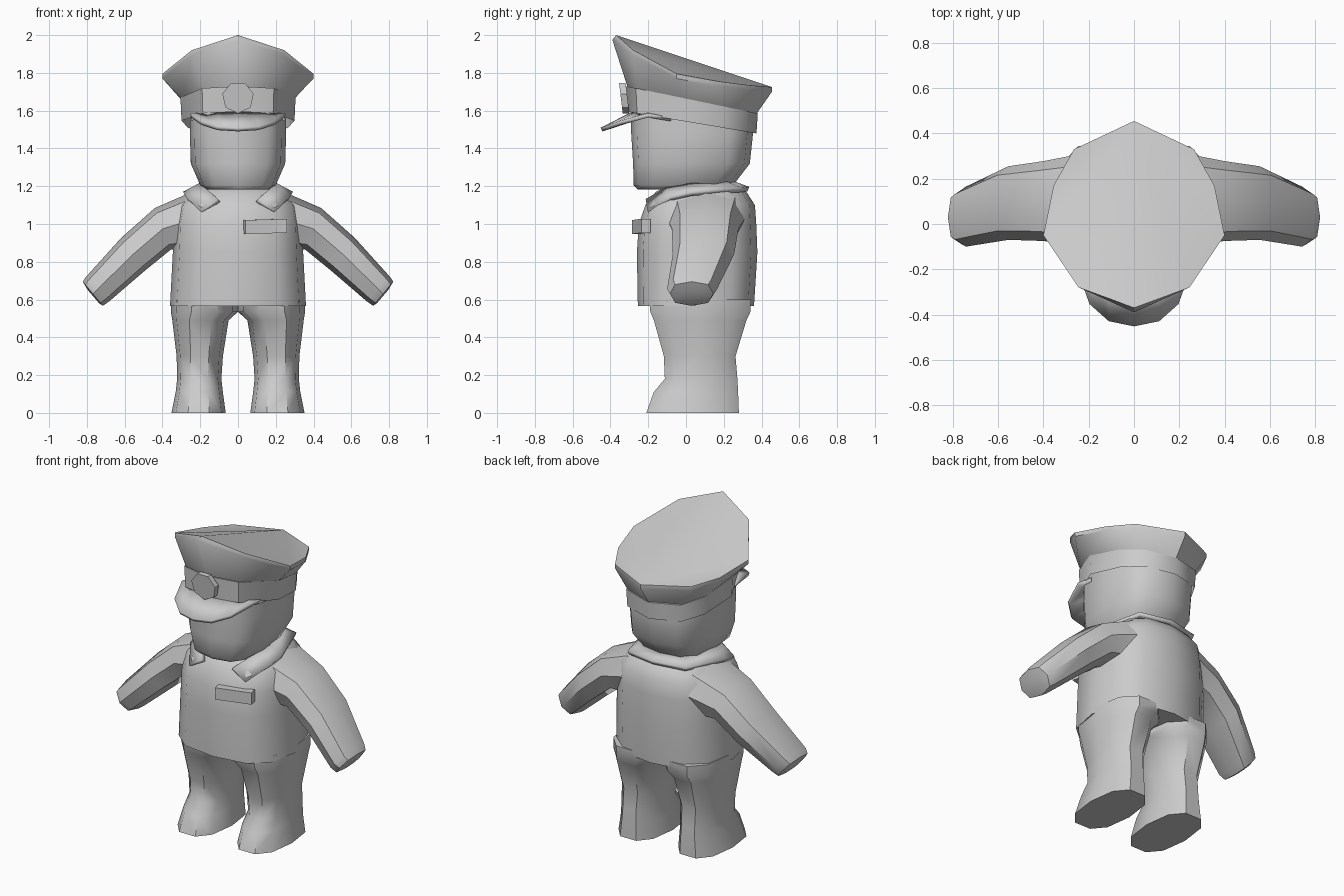
import bpy, bmesh, math

if "Cube" in bpy.data.objects:
    bpy.data.objects.remove(bpy.data.objects["Cube"])

grey = bpy.data.materials.new("plain grey")
grey.diffuse_color = (0.6, 0.6, 0.6, 1)
grey.use_nodes = True
grey.node_tree.nodes["Principled BSDF"].inputs["Base Color"].default_value = grey.diffuse_color


def finish(name, verts, faces, angle=45):
    """Make an object with clean normals and smooth shading below an angle."""
    me = bpy.data.meshes.new(name)
    me.from_pydata(verts, [], faces)
    bm = bmesh.new()
    bm.from_mesh(me)
    bmesh.ops.recalc_face_normals(bm, faces=bm.faces)
    bm.to_mesh(me)
    bm.free()
    me.polygons.foreach_set("use_smooth", [True] * len(me.polygons))
    me.set_sharp_from_angle(angle=math.radians(angle))
    me.materials.append(grey)
    ob = bpy.data.objects.new(name, me)
    bpy.context.collection.objects.link(ob)
    return ob


def loft(name, rings, caps=(True, True), extra=(), angle=45):
    """Skin a stack of rings that share a point count."""
    n = len(rings[0])
    faces = [(k * n + i, k * n + (i + 1) % n, (k + 1) * n + (i + 1) % n, (k + 1) * n + i)
             for k in range(len(rings) - 1) for i in range(n)]
    top = (len(rings) - 1) * n
    if caps[0]:
        faces.append(tuple(range(n))[::-1])
    if caps[1]:
        faces.append(tuple(range(top, top + n)))
    faces += [tuple(top + i for i in f) for f in extra]
    return finish(name, [p for r in rings for p in r], faces, angle)


def oval(x0, x1, y0, y1, z, n=12, p=0.75):
    """Rounded-box ring between x and y limits."""
    pts = []
    for i in range(n):
        a = 2 * math.pi * i / n
        c, s = math.cos(a), math.sin(a)
        pts.append(((x0 + x1) / 2 + (x1 - x0) / 2 * math.copysign(abs(c) ** p, c),
                    (y0 + y1) / 2 + (y1 - y0) / 2 * math.copysign(abs(s) ** p, s), z))
    return pts


def mirrored(half):
    """Close a half outline, running front centre to back centre, across x."""
    return half + [(-x, y, z) for x, y, z in half[-2:0:-1]]


def strip(name, inner, outer, thick):
    """Symmetric ribbon from half paths that start on the centre line."""
    full = [[(-x, y, z) for x, y, z in h[:0:-1]] + h for h in (inner, outer)]
    n = len(full[0])
    ob = finish(name, full[0] + full[1],
                [(i, i + 1, n + i + 1, n + i) for i in range(n - 1)], 35)
    mod = ob.modifiers.new("thickness", "SOLIDIFY")
    mod.thickness, mod.offset = thick, 0
    return ob


# Jacket body
loft("jacket", [oval(-w, w, a, b, z) for w, a, b, z in (
    (0.36, -0.255, 0.36, 0.565), (0.345, -0.26, 0.378, 0.85),
    (0.34, -0.25, 0.372, 1.0), (0.32, -0.215, 0.365, 1.1),
    (0.25, -0.16, 0.32, 1.17), (0.19, -0.09, 0.26, 1.205))])

# Neck
loft("neck", [oval(-0.17, 0.17, -0.08, 0.22, z, 10) for z in (1.15, 1.25)])

for side, sx in (("right", 1), ("left", -1)):
    # Sleeves: each ring spans a top point and a bottom point in x and z
    rings = []
    for tx, tz, bx, bz, y0, y1 in (
            (0.22, 1.18, 0.25, 0.87, -0.10, 0.31), (0.44, 1.085, 0.355, 0.865, -0.075, 0.278),
            (0.62, 0.925, 0.49, 0.755, -0.07, 0.255), (0.805, 0.72, 0.68, 0.592, -0.10, 0.165),
            (0.822, 0.695, 0.715, 0.567, -0.085, 0.145), (0.795, 0.65, 0.735, 0.58, -0.04, 0.11)):
        rings.append([(sx * ((tx + bx) / 2 + (tx - bx) / 2 * u), y, (tz + bz) / 2 + (tz - bz) / 2 * u)
                      for u, y, _ in oval(-1, 1, y0, y1, 0, 8, 0.8)])
    loft(side + "_arm", rings)

    # Trouser legs with flared shoes
    rings = [[(sx * x, y, z) for x, y, z in oval(a, b, c, d, z, 10, 0.8)] for a, b, c, d, z in (
        (0.065, 0.352, -0.22, 0.29, 0), (0.08, 0.33, -0.18, 0.285, 0.11),
        (0.088, 0.322, -0.12, 0.28, 0.18), (0.08, 0.325, -0.125, 0.27, 0.3),
        (0.05, 0.348, -0.18, 0.33, 0.49), (0.0, 0.355, -0.2, 0.352, 0.535),
        (0.0, 0.355, -0.205, 0.355, 0.6))]
    loft(side + "_leg", rings)

# Collar
strip("collar",
      [(0, 0.25, 1.215), (0.14, 0.21, 1.215), (0.2, 0.02, 1.205), (0.17, -0.1, 1.185), (0.1, -0.205, 1.125)],
      [(0, 0.33, 1.185), (0.2, 0.29, 1.18), (0.285, 0.03, 1.16), (0.27, -0.08, 1.135), (0.19, -0.195, 1.06)],
      0.025)

# Head
loft("head", [oval(-w, w, a, b, z, 12, 0.68) for w, a, b, z in (
    (0.175, -0.255, 0.22, 1.182), (0.2, -0.277, 0.25, 1.205), (0.25, -0.28, 0.338, 1.32),
    (0.255, -0.29, 0.355, 1.48), (0.255, -0.29, 0.355, 1.6))])

# Cap band: slanted ring
base = [(0, -0.32), (0.19, -0.265), (0.305, -0.03), (0.27, 0.2), (0.19, 0.325), (0, 0.38)]


def slanted(scale, z0, slope):
    return mirrored([(x * scale, (y - 0.03) * scale + 0.03, z0 - slope * (y + 0.32)) for x, y in base])


loft("cap_band", [slanted(0.98, 1.595, 0.165), slanted(1.0, 1.73, 0.207)], (False, True))

# Cap crown: flared wall with a roof ridged from front to back
rim = mirrored([(0, -0.37, 2.0), (0.245, -0.28, 1.92), (0.40, -0.05, 1.795),
                (0.355, 0.17, 1.755), (0.265, 0.33, 1.735), (0, 0.455, 1.725)])
lip = [(x, y - 0.02 if y < -0.3 else y, z - 0.025) for x, y, z in rim]
roof = [(5, i, i + 1) for i in range(4)] + [(5, i, (i + 1) % 10) for i in range(6, 10)]
loft("cap_crown", [slanted(0.965, 1.72, 0.207), lip, rim], (True, False), roof, 40)

# Visor
strip("visor",
      [(0, -0.27, 1.59), (0.1, -0.25, 1.59), (0.19, -0.2, 1.58), (0.25, -0.08, 1.555)],
      [(0, -0.447, 1.5), (0.11, -0.425, 1.507), (0.195, -0.35, 1.535), (0.25, -0.2, 1.575)],
      0.022)

# Cap badge: seven-sided disc, one corner down
ring = [(0.085 * math.sin(2 * math.pi * i / 7), -0.085 * math.cos(2 * math.pi * i / 7)) for i in range(7)]
loft("cap_badge", [[(x, y - 0.12 * z, 1.67 + z) for x, z in ring] for y in (-0.31, -0.345)])

# Chest plate: thin bar wrapped round the chest
a = 0.22
plate = []
for d in (-0.02, 0.03):
    plate.append([(0.145 + u * math.cos(a) - d * math.sin(a), -0.242 + u * math.sin(a) + d * math.cos(a),
                   0.987 + v + 0.03 * u)
                  for u, v in ((-0.113, -0.037), (0.113, -0.037), (0.113, 0.037), (-0.113, 0.037))])
loft("chest_plate", plate)
